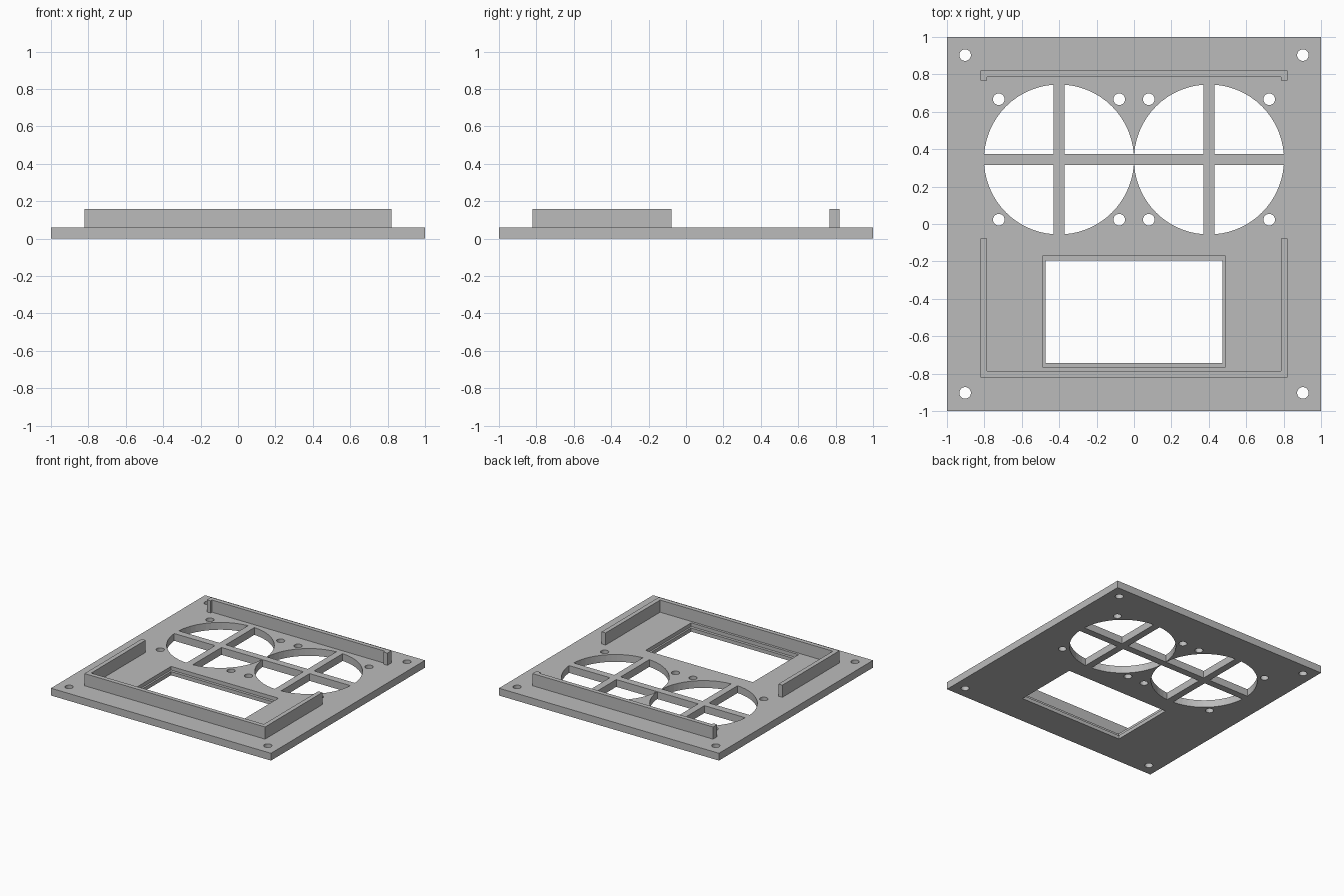
import bpy, bmesh, math

cube = bpy.data.objects.get("Cube")
if cube:
    bpy.data.objects.remove(cube, do_unlink=True)

PLATE_TOP, RAIL_TOP = 0.06, 0.16

grey = bpy.data.materials.new("plain_grey")
grey.use_nodes = True
grey.diffuse_color = (0.5, 0.5, 0.5, 1)
grey.node_tree.nodes["Principled BSDF"].inputs["Base Color"].default_value = (0.5, 0.5, 0.5, 1)


def prism(bm, points, z0, z1):
    """Extrude a flat outline from z0 up to z1."""
    face = bm.faces.new([bm.verts.new((x, y, z0)) for x, y in points])
    top = bmesh.ops.extrude_face_region(bm, geom=[face])["geom"]
    bmesh.ops.translate(bm, vec=(0, 0, z1 - z0),
                        verts=[v for v in top if isinstance(v, bmesh.types.BMVert)])


def finish(bm, name):
    bmesh.ops.recalc_face_normals(bm, faces=bm.faces)
    mesh = bpy.data.meshes.new(name)
    bm.to_mesh(mesh)
    bm.free()
    mesh.materials.append(grey)
    obj = bpy.data.objects.new(name, mesh)
    bpy.context.collection.objects.link(obj)
    return obj


def rect(x0, x1, y0, y1):
    return [(x0, y0), (x1, y0), (x1, y1), (x0, y1)]


def circle(cx, cy, r, n=24):
    return [(cx + r * math.cos(math.tau * i / n), cy + r * math.sin(math.tau * i / n))
            for i in range(n)]


def quarter(cx, cy, r, bar, sx, sy, n=14):
    """Quarter of a round opening, set back from the crossing bars."""
    a0 = math.asin(bar / r)
    a1 = math.pi / 2 - a0
    pts = [(bar, bar)]
    for i in range(n + 1):
        a = a0 + (a1 - a0) * i / n
        pts.append((r * math.cos(a), r * math.sin(a)))
    return [(cx + sx * x, cy + sy * y) for x, y in pts]


# Base plate
bm = bmesh.new()
prism(bm, rect(-1, 1, -1, 1), 0, PLATE_TOP)
plate = finish(bm, "base_plate")

# Through openings: fan quarters, screw holes, window
bm = bmesh.new()
low, high = -0.1, 0.2
FAN_X, FAN_Y, FAN_R, SCREW = 0.401, 0.345, 0.401, 0.322
for side in (-1, 1):
    for sx in (-1, 1):
        for sy in (-1, 1):
            cx = side * FAN_X
            prism(bm, quarter(cx, FAN_Y, FAN_R, 0.029, sx, sy), low, high)
            prism(bm, circle(cx + sx * SCREW, FAN_Y + sy * SCREW, 0.031), low, high)
    for sy in (-1, 1):
        prism(bm, circle(side * 0.903, sy * 0.903, 0.031), low, high)
prism(bm, rect(-0.473, 0.473, -0.742, -0.195), low, high)
openings = finish(bm, "openings_cutter")

# Shallow ledge around the window
bm = bmesh.new()
prism(bm, rect(-0.488, 0.488, -0.765, -0.172), 0.03, high)
ledge = finish(bm, "window_ledge_cutter")

for cutter in (openings, ledge):
    cutter.hide_render = True
    cutter.hide_viewport = True
    cutter.display_type = 'WIRE'
    mod = plate.modifiers.new(cutter.name, 'BOOLEAN')
    mod.operation = 'DIFFERENCE'
    mod.solver = 'EXACT'
    mod.object = cutter

# Bake the cuts into the plate and drop the cutters
depsgraph = bpy.context.evaluated_depsgraph_get()
cut_mesh = bpy.data.meshes.new_from_object(plate.evaluated_get(depsgraph))
plate.modifiers.clear()
plate.data = cut_mesh
for cutter in (openings, ledge):
    bpy.data.objects.remove(cutter, do_unlink=True)

# Front U-shaped rail and back rail with short end lips
OUT, IN = 0.821, 0.785


def u_rail(name, wall_out, wall_in, tip):
    half = [(OUT, wall_out), (OUT, tip), (IN, tip), (IN, wall_in)]
    bm = bmesh.new()
    prism(bm, half + [(-x, y) for x, y in reversed(half)], PLATE_TOP, RAIL_TOP)
    return finish(bm, name)


u_rail("front_rail", -OUT, -IN, -0.078)
u_rail("back_rail", OUT, IN, 0.767)
